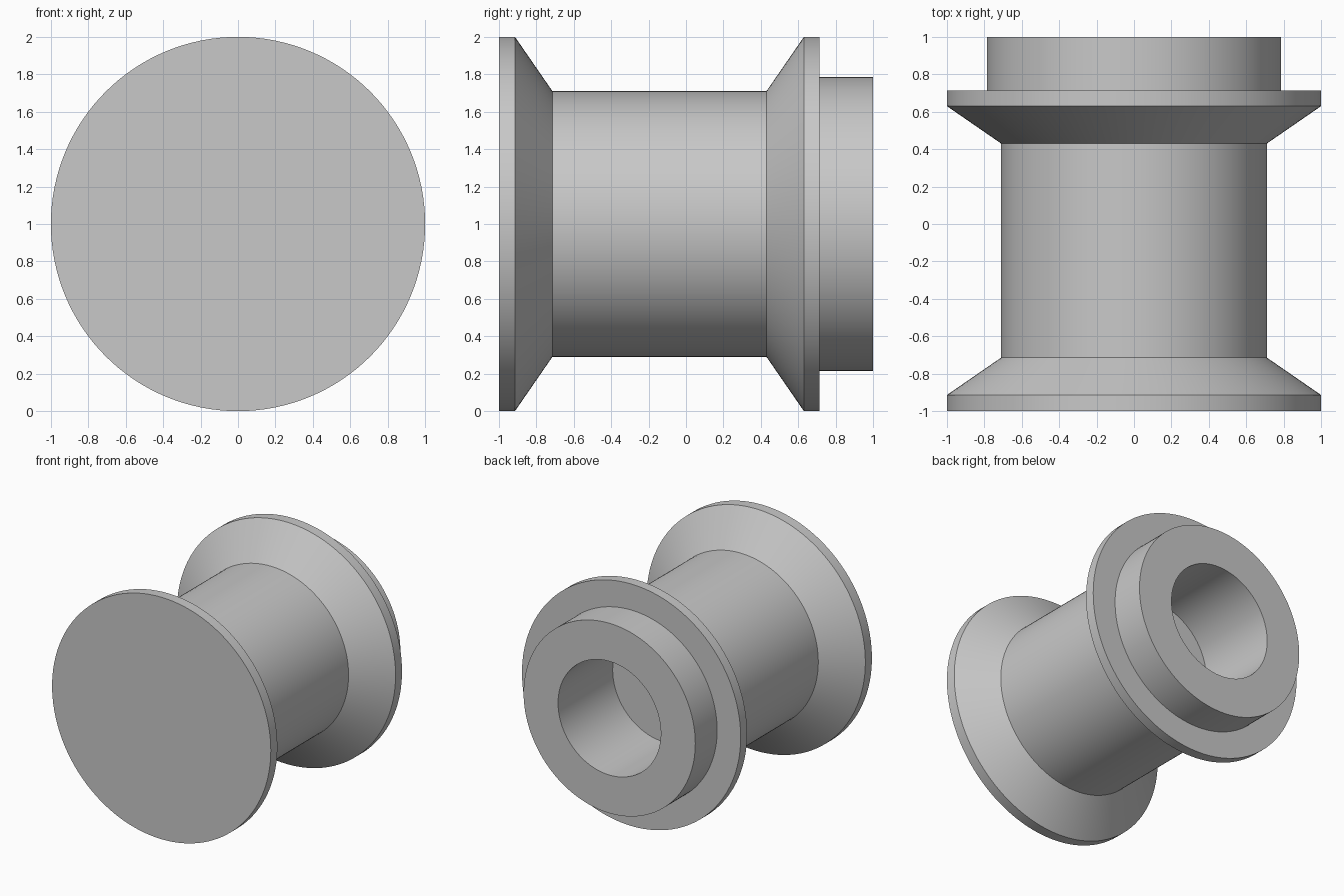
import bpy, bmesh, math

cube = bpy.data.objects.get("Cube")
if cube:
    bpy.data.objects.remove(cube, do_unlink=True)

SEGMENTS = 128

grey = bpy.data.materials.new("plain grey")
grey.use_nodes = True
colour = (0.58, 0.58, 0.58, 1)
grey.diffuse_color = colour
grey.node_tree.nodes["Principled BSDF"].inputs["Base Color"].default_value = colour


def lathe(name, profile):
    """Turn a (radius, y) profile about the y axis, closing both ends with discs."""
    bm = bmesh.new()
    rings = []
    for radius, y in profile:
        angles = [math.tau * i / SEGMENTS for i in range(SEGMENTS)]
        rings.append([bm.verts.new((radius * math.cos(a), y, 1 + radius * math.sin(a)))
                      for a in angles])
    for a, b in zip(rings, rings[1:]):
        for i in range(SEGMENTS):
            j = (i + 1) % SEGMENTS
            bm.faces.new((a[i], a[j], b[j], b[i]))
    bm.faces.new(rings[0])
    bm.faces.new(rings[-1])
    bmesh.ops.recalc_face_normals(bm, faces=bm.faces)
    mesh = bpy.data.meshes.new(name)
    bm.to_mesh(mesh)
    bm.free()
    mesh.materials.append(grey)
    obj = bpy.data.objects.new(name, mesh)
    bpy.context.collection.objects.link(obj)
    return obj


# Spool body: closed front flange, barrel, rear flange, boss and blind bore
spool = lathe("spool_body", [
    (1, -1), (1, -0.914),            # front flange rim
    (0.71, -0.714), (0.71, 0.43),    # front cone and barrel
    (1, 0.63), (1, 0.714),           # rear cone and flange rim
    (0.785, 0.714), (0.785, 1),      # boss
    (0.47, 1), (0.47, 0.286),        # bore
])

bpy.ops.object.select_all(action="DESELECT")
spool.select_set(True)
bpy.context.view_layer.objects.active = spool
bpy.ops.object.shade_smooth_by_angle(angle=math.radians(25))
